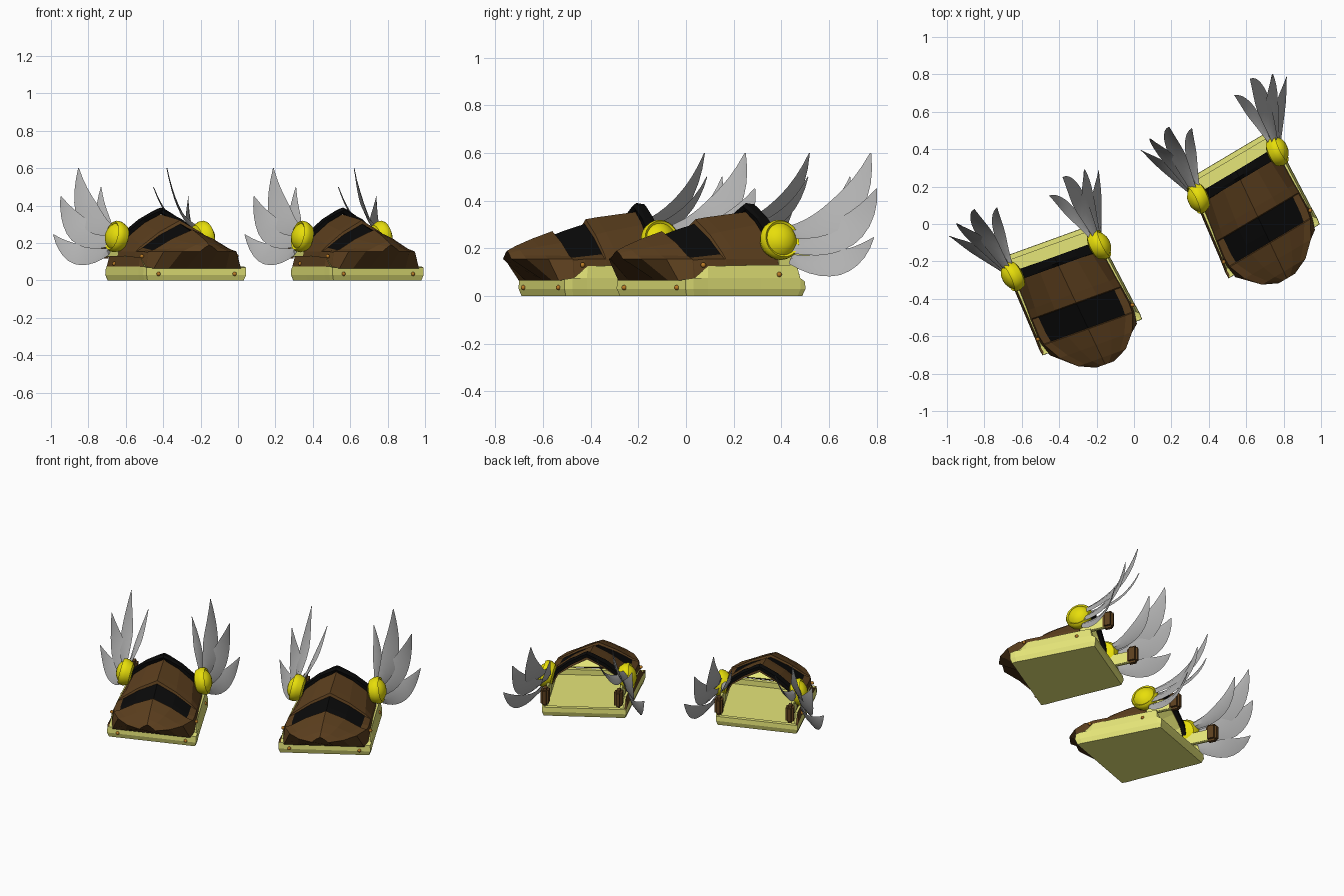
import bpy, bmesh, math
from mathutils import Matrix, Vector

cube = bpy.data.objects.get("Cube")
if cube:
    bpy.data.objects.remove(cube, do_unlink=True)


def material(name, rgb):
    m = bpy.data.materials.new(name)
    m.use_nodes = True
    m.diffuse_color = (*rgb, 1)
    m.node_tree.nodes["Principled BSDF"].inputs["Base Color"].default_value = (*rgb, 1)
    return m


BROWN = material("brown leather", (0.108, 0.05, 0.013))
BLACK = material("black strap", (0.003, 0.003, 0.003))
CREAM = material("cream sole", (0.79, 0.79, 0.19))
GOLD = material("yellow gold", (0.8, 0.73, 0.003))
GREY = material("grey feather", (0.44, 0.44, 0.44))
ORANGE = material("orange rivet", (0.5, 0.2, 0.02))


def finish(name, bm, mats, matrix, smooth=False, up=False):
    """Place a local part in the world and make it an object."""
    bm.transform(matrix)
    bmesh.ops.recalc_face_normals(bm, faces=bm.faces)
    if up and sum(f.normal.z * f.calc_area() for f in bm.faces) < 0:
        bmesh.ops.reverse_faces(bm, faces=bm.faces)
    me = bpy.data.meshes.new(name)
    bm.to_mesh(me)
    bm.free()
    ob = bpy.data.objects.new(name, me)
    bpy.context.collection.objects.link(ob)
    for m in mats:
        me.materials.append(m)
    if smooth:
        bpy.ops.object.select_all(action='DESELECT')
        ob.select_set(True)
        bpy.context.view_layer.objects.active = ob
        bpy.ops.object.shade_smooth_by_angle(angle=math.radians(35))
    return ob


def loft(bm, rings, closed=True, caps=True):
    """Skin rows of points; returns the faces of each row and the vertices."""
    vs = [[bm.verts.new(p) for p in r] for r in rings]
    n, rows = len(vs[0]), []
    for a, b in zip(vs, vs[1:]):
        rows.append([bm.faces.new((a[i], a[(i + 1) % n], b[(i + 1) % n], b[i]))
                     for i in range(n if closed else n - 1)])
    if caps:
        bm.faces.new(vs[0][::-1])
        bm.faces.new(vs[-1])
    return rows, vs


def thicken(ob, amount, offset=0):
    mod = ob.modifiers.new("thickness", 'SOLIDIFY')
    mod.thickness, mod.offset, mod.material_offset = amount, -1, offset


def arch(half):
    """Mirror half a cross-section, given from the ridge outward."""
    return [(-x, y, z) for x, y, z in reversed(half[1:])] + half


# Upper stations: forward, edge half width, ridge z, shoulder half width, shoulder z, base z
UPPER = [(0, .235, .355, .185, .245, .10), (.20, .245, .33, .21, .20, .11),
         (.25, .25, .322, .217, .185, .11), (.255, .25, .302, .215, .175, .11),
         (.35, .255, .274, .215, .165, .11), (.40, .25, .256, .21, .16, .07),
         (.405, .25, .272, .212, .168, .065), (.50, .205, .24, .16, .17, .065),
         (.575, .135, .21, .10, .17, .065), (.615, .05, .19, .035, .168, .065)]


def build_upper(M, tag):
    rings = []
    for f, w, zr, ws, zs, zb in UPPER:
        base_w = w + .012 if f < .45 else w * 1.2
        half = [(0, -f, zr), (ws * .55, -f, zr * .53 + zs * .47), (ws, -f, zs),
                (w, -f, min(zs - .01, .155)), (base_w, -min(f, .468), zb)]
        rings.append(arch(half))
    bm = bmesh.new()
    rows, vs = loft(bm, rings, closed=False, caps=False)
    bm.faces.new(vs[-1])
    for row in rows[3:5]:            # recessed black strap
        for face in row[2:6]:
            face.material_index = 1
    ob = finish("upper_" + tag, bm, [BROWN, BLACK, CREAM, CREAM], M, up=True)
    thicken(ob, .015, 2)

    # Black collar around the opening
    bm = bmesh.new()
    loft(bm, [arch([(0, y, top), (.03, y, top - .013), (.11, y, .328), (.195, y, .262), (.235, y, .19)])
              for y, top in ((-.032, .378), (-.015, .39), (.022, .385))], closed=False, caps=False)
    thicken(finish("collar_" + tag, bm, [BLACK], M, up=True), .022)


def build_sole(M, tag):
    # Tray outline: side, back, wall height; one side then mirrored
    right = [(.282, -.455, .07), (.285, -.42, .075), (.28, -.35, .125), (.27, -.10, .13),
             (.263, .09, .13), (.258, .115, .06)]
    outline = right + [(-x, y, z) for x, y, z in reversed(right)]
    scale = lambda k, z: [(x * k, (y + .17) * k - .17, min(h, z)) for x, y, h in outline]
    bm = bmesh.new()
    rows, _ = loft(bm, [scale(.965, 0), scale(1, .03), scale(.995, .075), scale(.955, 1),
                        scale(.9, 1), scale(.9, .035)])
    for face in rows[2]:             # leather overlap along one side
        if face.calc_center_median().x < -.2:
            face.material_index = 1
    finish("sole_" + tag, bm, [CREAM, BROWN], M)


def build_boss(M, tag):
    # Domed round boss with a raised rim, turned about the side axis
    profile = [(-.05, .05), (-.04, .07), (-.01, .084), (.012, .084), (.024, .077), (.018, .068),
               (.034, .055), (.047, .033), (.052, .008)]
    n = 24
    bm = bmesh.new()
    loft(bm, [[(x, r * math.cos(2 * math.pi * i / n), r * math.sin(2 * math.pi * i / n))
               for i in range(n)] for x, r in profile])
    finish("boss_" + tag, bm, [GOLD], M @ Matrix.Rotation(math.radians(-12), 4, 'Y'), smooth=True)


# Feathers: root, bend, tip as (outward, back, up) and width
FEATHERS = {
    "upper": ((0, .03, .03), (.03, .33, .05), (0, .41, .365), .135),
    "middle": ((.01, .04, -.03), (.07, .32, -.03), (.12, .39, .215), .14),
    "lower": ((.02, .04, -.08), (.10, .25, -.16), (.187, .35, .01), .115),
    "inner": ((-.02, .03, .02), (-.05, .29, .03), (-.11, .36, .265), .08),
}
FACING = Vector((1, -.5, .6))


def build_feather(M, name, root, bend, tip, width):
    p0, p1, p2 = Vector(root), Vector(bend), Vector(tip)
    rings, steps = [], 10
    for i in range(steps + 1):
        t = i / steps
        c = p0 * (1 - t) ** 2 + p1 * 2 * t * (1 - t) + p2 * t * t
        tangent = ((p1 - p0) * (1 - t) + (p2 - p1) * t).normalized()
        across = tangent.cross(FACING).normalized()
        face = tangent.cross(across)
        grow = .4 + .6 * math.sin(math.pi / 2 * min(t / .5, 1))
        w = width / 2 * grow * (1 - .96 * max(0, (t - .5) / .5) ** 1.6)
        thick = .011 * (1 - .8 * t)
        rings.append([c + across * w, c + face * thick, c - across * w, c - face * thick])
    bm = bmesh.new()
    loft(bm, rings)
    finish(name, bm, [GREY], M, smooth=True)


def build_block(M, name, size, bevel, mat):
    bm = bmesh.new()
    bmesh.ops.create_cube(bm, size=1)
    bm.transform(Matrix.Diagonal((*size, 1)))
    bmesh.ops.bevel(bm, geom=bm.edges[:], offset=bevel, segments=2, affect='EDGES')
    finish(name, bm, [mat], M)


def build_rivet(M, tag):
    bm = bmesh.new()
    bmesh.ops.create_icosphere(bm, subdivisions=2, radius=.011)
    finish("rivet_" + tag, bm, [ORANGE], M, smooth=True)


def build_shoe(tag, cx, cy, skew):
    turn = math.radians(25.3)
    shear = Matrix.Identity(4)
    shear[1][0] = skew
    place = Matrix.Translation((cx, cy, 0)) @ Matrix.Rotation(turn, 4, 'Z')
    M = place @ shear
    build_upper(M, tag)
    build_sole(M, tag)
    for side, word in ((1, "left"), (-1, "right")):
        label = tag + "_" + word
        flip = Matrix.Diagonal((side, 1, 1, 1))
        at = lambda x, y, z: M @ flip @ Matrix.Translation((x, y, z))
        build_boss(at(.25, 0, .235), label)
        # Heel tab carried on a cream bracket
        build_block(at(.225, .19, .175), "heel_tab_" + label, (.05, .07, .115), .014, BROWN)
        build_block(at(.225, .085, .165), "bracket_" + label, (.022, .17, .08), .004, CREAM)
        for i, spot in enumerate([(.268, -.365, .13), (.263, -.01, .09), (.215, -.458, .035)]):
            build_rivet(at(*spot), f"{label}_{i + 1}")
        # Wings keep straight while the shoe body is skewed
        wing = (place @ Matrix.Translation((.25 * side, skew * .25 * side, .235))
                @ Matrix.Rotation(-skew * .7, 4, 'Z') @ flip)
        for name, spec in FEATHERS.items():
            build_feather(wing, f"{name}_feather_{label}", *spec)


build_shoe("left_shoe", .555, .265, .095)
build_shoe("right_shoe", -.417, -.195, -.095)
